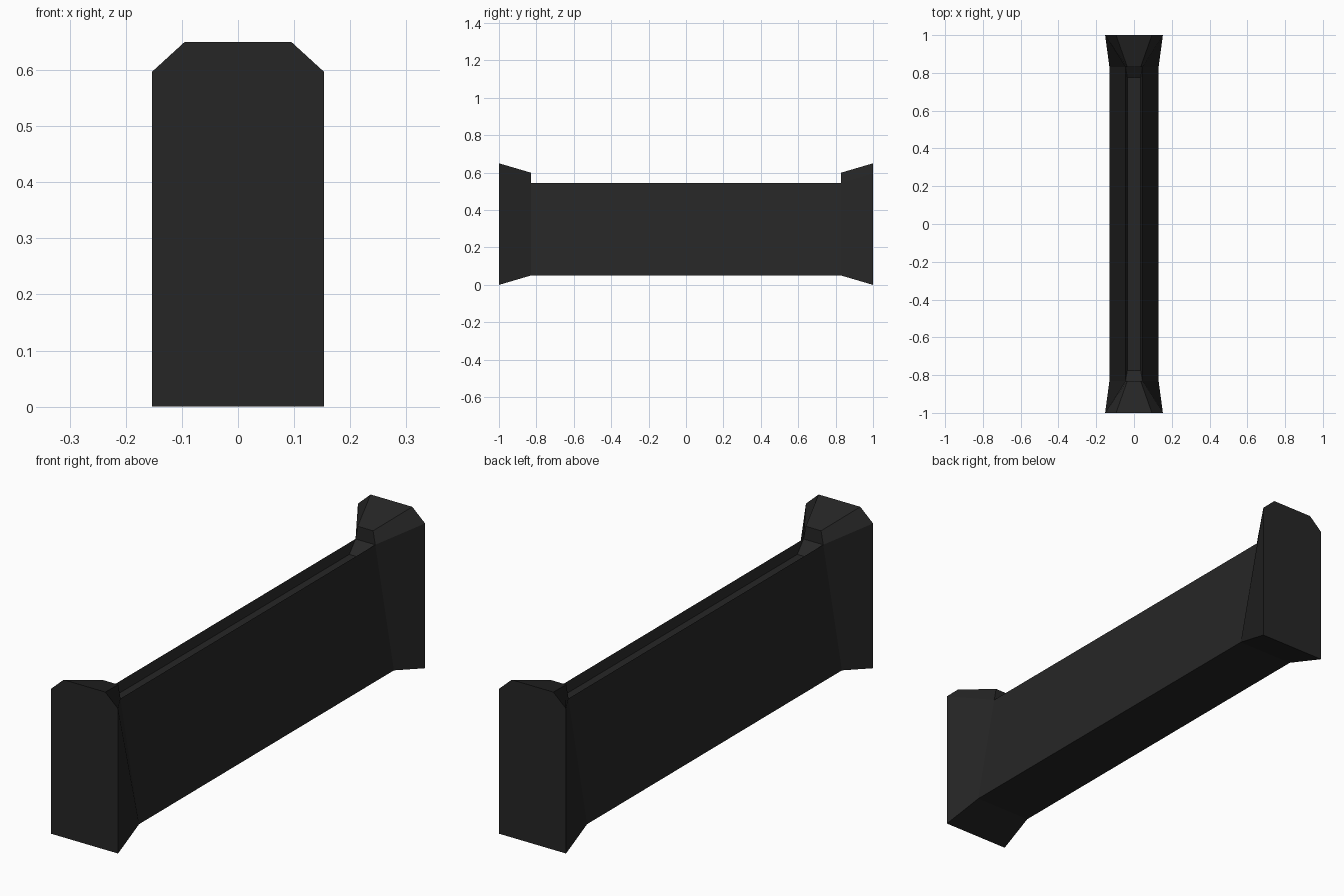
import bpy, bmesh

if "Cube" in bpy.data.objects:
    bpy.data.objects.remove(bpy.data.objects["Cube"])

charcoal = bpy.data.materials.new("charcoal")
charcoal.diffuse_color = (0.019, 0.019, 0.019, 1)
charcoal.use_nodes = True
charcoal.node_tree.nodes["Principled BSDF"].inputs["Base Color"].default_value = charcoal.diffuse_color


def loft(name, sections, close_end):
    """Skin symmetric half-profiles (x, z) placed at y; optionally close the last one."""
    bm = bmesh.new()
    rings = []
    for y, half in sections:
        pts = half + [(-x, z) for x, z in reversed(half)]
        rings.append([bm.verts.new((x, y, z)) for x, z in pts])
    for a, b in zip(rings, rings[1:]):
        for i in range(len(a)):
            j = (i + 1) % len(a)
            bm.faces.new((a[i], a[j], b[j], b[i]))
    if close_end:
        bm.faces.new(rings[-1])
    # collapse the coincident points where profiles share edges
    bmesh.ops.remove_doubles(bm, verts=bm.verts, dist=1e-4)
    bmesh.ops.recalc_face_normals(bm, faces=bm.faces)
    # an open shell needs its direction checked: underside must face down
    low = min(bm.faces, key=lambda f: f.normal.z if f.calc_center_median().z < 0.1 else 9)
    lowest = min(bm.faces, key=lambda f: f.calc_center_median().z)
    if lowest.normal.z > 0:
        bmesh.ops.reverse_faces(bm, faces=bm.faces)
    me = bpy.data.meshes.new(name)
    bm.to_mesh(me)
    bm.free()
    me.materials.append(charcoal)
    ob = bpy.data.objects.new(name, me)
    bpy.context.collection.objects.link(ob)
    return ob


foot, rim = (0.13, 0.05), (0.045, 0.545)
trough = [foot, rim, (0.035, 0.505)]      # tapered wall with a sunken top channel
joint = [foot, rim, rim]                  # channel rises to the rim at each end
neck = [foot, rim, (0.035, 0.60)]         # inner end of the flared block
flare = [(0.153, 0.0), (0.153, 0.597), (0.095, 0.65)]

# tapered beam with channel
loft("beam", [(-0.83, joint), (-0.775, trough), (0.775, trough), (0.83, joint)], False)

# flared end blocks, with the small step above the channel
for side, name in ((-1, "front_end_block"), (1, "back_end_block")):
    loft(name, [(side * 0.83, joint), (side * 0.83, neck), (side * 1.0, flare)], True)
